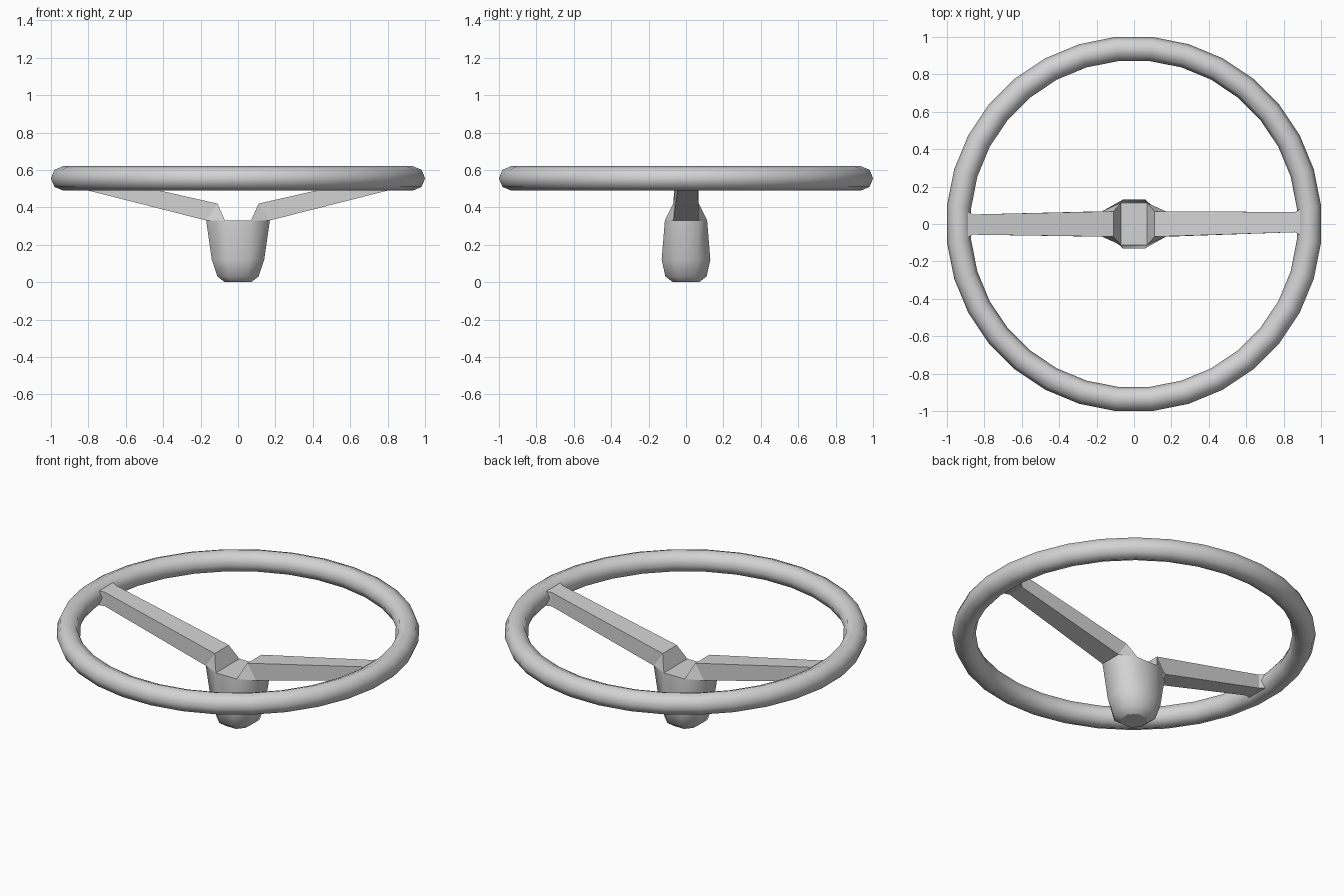
import bpy, bmesh, math

cube = bpy.data.objects.get("Cube")
if cube:
    bpy.data.objects.remove(cube, do_unlink=True)

GREY = (0.65, 0.65, 0.65, 1)
mat = bpy.data.materials.new("light_grey")
mat.use_nodes = True
mat.diffuse_color = GREY
mat.node_tree.nodes["Principled BSDF"].inputs["Base Color"].default_value = GREY

# Rim: 32-sided ring with an eight-sided section, flats facing the axes
SIDES = 32
bpy.ops.mesh.primitive_torus_add(
    major_segments=SIDES, minor_segments=8, major_radius=0.94, minor_radius=0.065,
    location=(0, 0, 0.555), rotation=(0, 0, math.pi / SIDES))
rim = bpy.context.object
rim.name = "rim"
rim.data.materials.append(mat)
bpy.ops.object.shade_smooth()

# Hub and spokes: one connected body
bm = bmesh.new()


def octagon(z, end_x, end_y, side_x, side_y):
    """Eight points: narrow end faces toward x, side faces toward y."""
    pts = [(end_x, -end_y), (end_x, end_y), (side_x, side_y), (-side_x, side_y),
           (-end_x, end_y), (-end_x, -end_y), (-side_x, -side_y), (side_x, -side_y)]
    return [bm.verts.new((x, y, z)) for x, y in pts]


def bridge(a, b, closed_smooth):
    for i in range(len(a)):
        j = (i + 1) % len(a)
        bm.faces.new((a[i], a[j], b[j], b[i])).smooth = closed_smooth


rings = [octagon(0, 0.07, 0.03, 0.035, 0.07),
         octagon(0.03, 0.11, 0.05, 0.05, 0.11),
         octagon(0.12, 0.14, 0.06, 0.06, 0.13),
         octagon(0.33, 0.17, 0.068, 0.07, 0.113)]
for low, high in zip(rings, rings[1:]):
    bridge(low, high, True)
bm.faces.new(rings[0])
top = rings[-1]
bm.faces.new([top[i] for i in (2, 3, 6, 7)])


def spoke_section(x, y, half, low, high):
    return [bm.verts.new((x, y + dy, z)) for dy, z in
            ((-half, low), (half, low), (half, high), (-half, high))]


# Each spoke rises from a sloped shoulder and flares where it enters the rim
for s, shift, ids in ((1, 0.01, (0, 1, 2, 7)), (-1, -0.003, (5, 4, 3, 6))):
    near, far, back_far, back_near = [top[i] for i in ids]
    up_near = bm.verts.new((s * 0.11, -0.068, 0.42))
    up_far = bm.verts.new((s * 0.11, 0.068, 0.42))
    bm.faces.new((back_near, back_far, up_far, up_near))
    bm.faces.new((back_near, up_near, near))
    bm.faces.new((back_far, far, up_far))
    sections = [[near, far, up_far, up_near],
                spoke_section(s * 0.86, shift, 0.054, 0.505, 0.59),
                spoke_section(s * 0.9, shift, 0.075, 0.51, 0.598)]
    for a, b in zip(sections, sections[1:]):
        bridge(a, b, False)
    bm.faces.new(sections[-1])

bmesh.ops.recalc_face_normals(bm, faces=bm.faces)
# Only the rounded cup is smooth; its borders stay crisp
for e in bm.edges:
    e.smooth = all(f.smooth for f in e.link_faces)
mesh = bpy.data.meshes.new("hub_and_spokes")
bm.to_mesh(mesh)
bm.free()
mesh.materials.append(mat)
body = bpy.data.objects.new("hub_and_spokes", mesh)
bpy.context.collection.objects.link(body)
